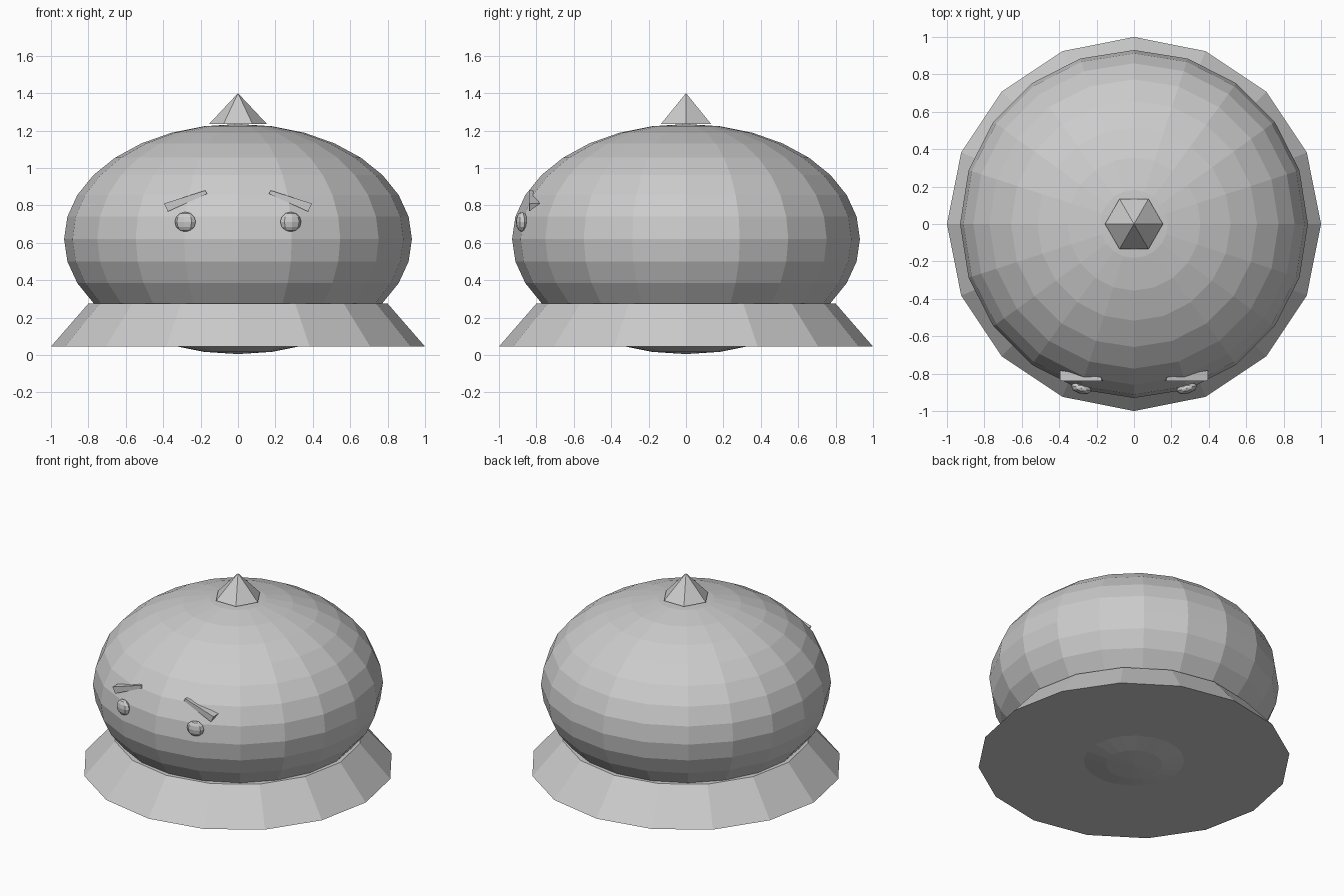
import bpy
import bmesh
from math import radians
from mathutils import Matrix

cube = bpy.data.objects.get("Cube")
if cube:
    bpy.data.objects.remove(cube, do_unlink=True)

grey = bpy.data.materials.new("plain grey")
grey.use_nodes = True
COLOUR = (0.6, 0.6, 0.6, 1)
grey.diffuse_color = COLOUR
grey.node_tree.nodes["Principled BSDF"].inputs["Base Color"].default_value = COLOUR


def finish(name, bm):
    bmesh.ops.recalc_face_normals(bm, faces=bm.faces)
    mesh = bpy.data.meshes.new(name)
    bm.to_mesh(mesh)
    bm.free()
    mesh.materials.append(grey)
    obj = bpy.data.objects.new(name, mesh)
    bpy.context.collection.objects.link(obj)
    return obj


def ellipsoid(name, centre, radii, segments, rings, turn=0):
    bm = bmesh.new()
    place = (Matrix.Translation(centre) @ Matrix.Rotation(turn, 4, "Z")
             @ Matrix.Diagonal((*radii, 1)))
    bmesh.ops.create_uvsphere(bm, u_segments=segments, v_segments=rings,
                              radius=1, matrix=place)
    return finish(name, bm)


def cone(name, low, high, r_low, r_high, sides):
    # First corner points along y
    bm = bmesh.new()
    place = (Matrix.Translation((0, 0, (low + high) / 2))
             @ Matrix.Rotation(radians(90), 4, "Z"))
    bmesh.ops.create_cone(bm, cap_ends=True, segments=sides, radius1=r_low,
                          radius2=r_high, depth=high - low, matrix=place)
    bmesh.ops.remove_doubles(bm, verts=bm.verts, dist=0.0001)
    return finish(name, bm)


def brow(name, side):
    # Tapered triangular wedge, deep at the outer end
    bm = bmesh.new()
    outer = [(0.395, -0.838, 0.81), (0.375, -0.838, 0.767), (0.395, -0.783, 0.81)]
    inner = [(0.175, -0.84, 0.88), (0.165, -0.84, 0.862), (0.175, -0.82, 0.88)]
    a, b = ([bm.verts.new((side * x, y, z)) for x, y, z in ring]
            for ring in (outer, inner))
    bm.faces.new(a)
    bm.faces.new(b)
    for i in range(3):
        j = (i + 1) % 3
        bm.faces.new((a[i], a[j], b[j], b[i]))
    return finish(name, bm)


# Body, skirt and tip
ellipsoid("body", (0, 0, 0.62), (0.93, 0.93, 0.615), 20, 16)
cone("skirt", 0.045, 0.275, 1.0, 0.8, 16)
cone("top_spike", 1.235, 1.4, 0.155, 0, 6)

# Face
for label, side in (("left", 1), ("right", -1)):
    ellipsoid(label + "_eye", (side * 0.282, -0.878, 0.712),
              (0.058, 0.03, 0.053), 8, 6, side * radians(15))
    brow(label + "_brow", side)
